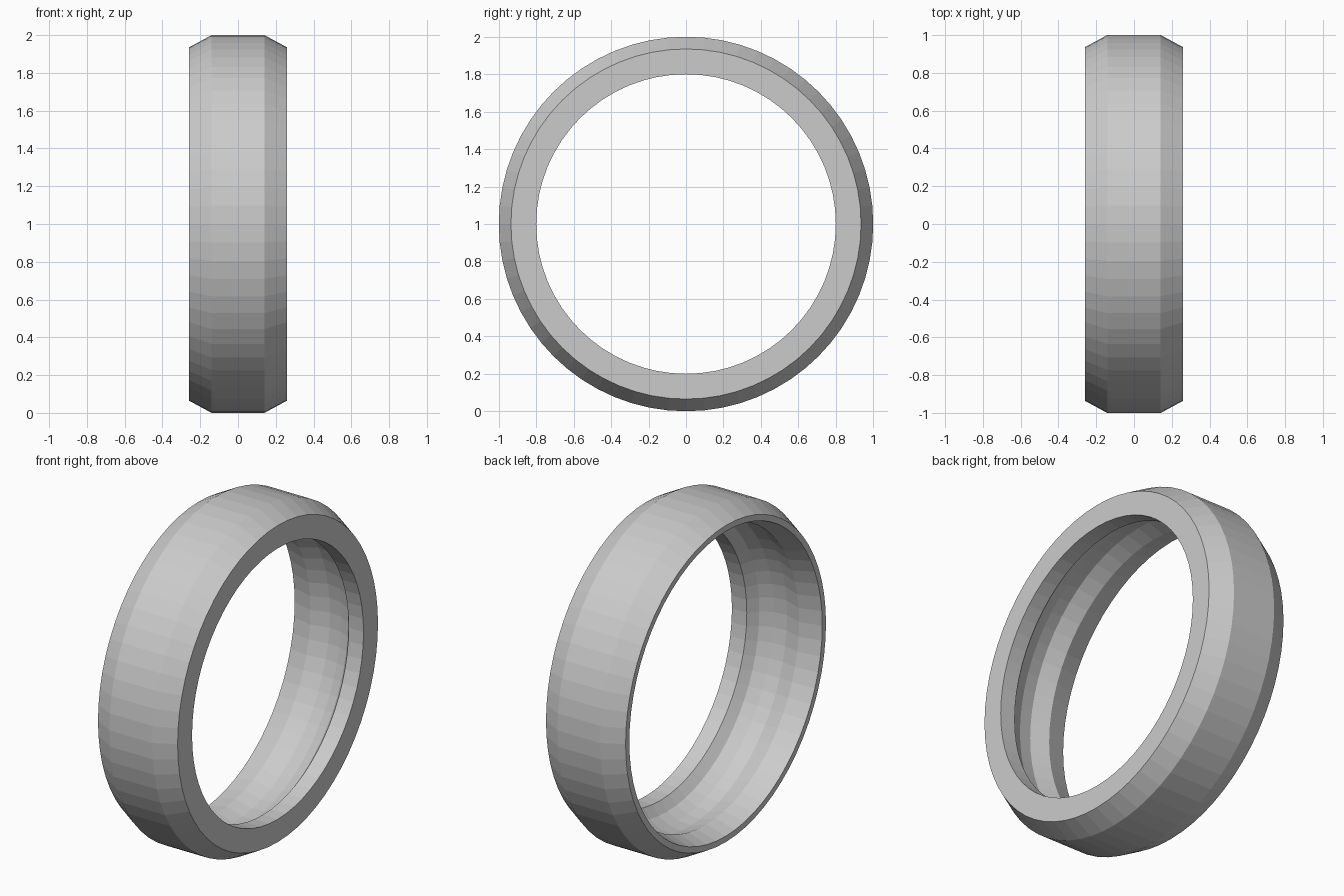
import bpy
import bmesh
from math import cos, sin, tau

cube = bpy.data.objects.get("Cube")
if cube:
    bpy.data.objects.remove(cube, do_unlink=True)

SIDES = 64

# Closed cross-section as (x along the axle, radius)
PROFILE = [
    (-0.26, 0.935), (-0.14, 1.0), (0.14, 1.0), (0.26, 0.935),   # chamfered tread
    (0.26, 0.80), (0.163, 0.80),                                # inner lip
    (0.12, 0.855), (0.05, 0.89), (-0.03, 0.90),                 # rounded groove
    (-0.133, 0.865), (-0.26, 0.90),                             # flared mouth
]


def make_material(name, color):
    mat = bpy.data.materials.new(name)
    mat.use_nodes = True
    mat.diffuse_color = color
    mat.node_tree.nodes["Principled BSDF"].inputs["Base Color"].default_value = color
    return mat


def lathe_x(name, profile, sides, height, mat):
    """Spin a closed profile around the x axis."""
    bm = bmesh.new()
    rings = []
    for i in range(sides):
        a = tau * i / sides
        rings.append([bm.verts.new((x, r * cos(a), height + r * sin(a))) for x, r in profile])
    n = len(profile)
    for i in range(sides):
        here, there = rings[i], rings[(i + 1) % sides]
        for j in range(n):
            k = (j + 1) % n
            bm.faces.new((here[j], here[k], there[k], there[j]))
    bmesh.ops.recalc_face_normals(bm, faces=bm.faces)
    mesh = bpy.data.meshes.new(name)
    bm.to_mesh(mesh)
    bm.free()
    mesh.materials.append(mat)
    obj = bpy.data.objects.new(name, mesh)
    bpy.context.collection.objects.link(obj)
    return obj


# Single hollow ring standing upright
grey = make_material("light grey", (0.6, 0.6, 0.6, 1.0))
lathe_x("tire_ring", PROFILE, SIDES, 1.0, grey)
